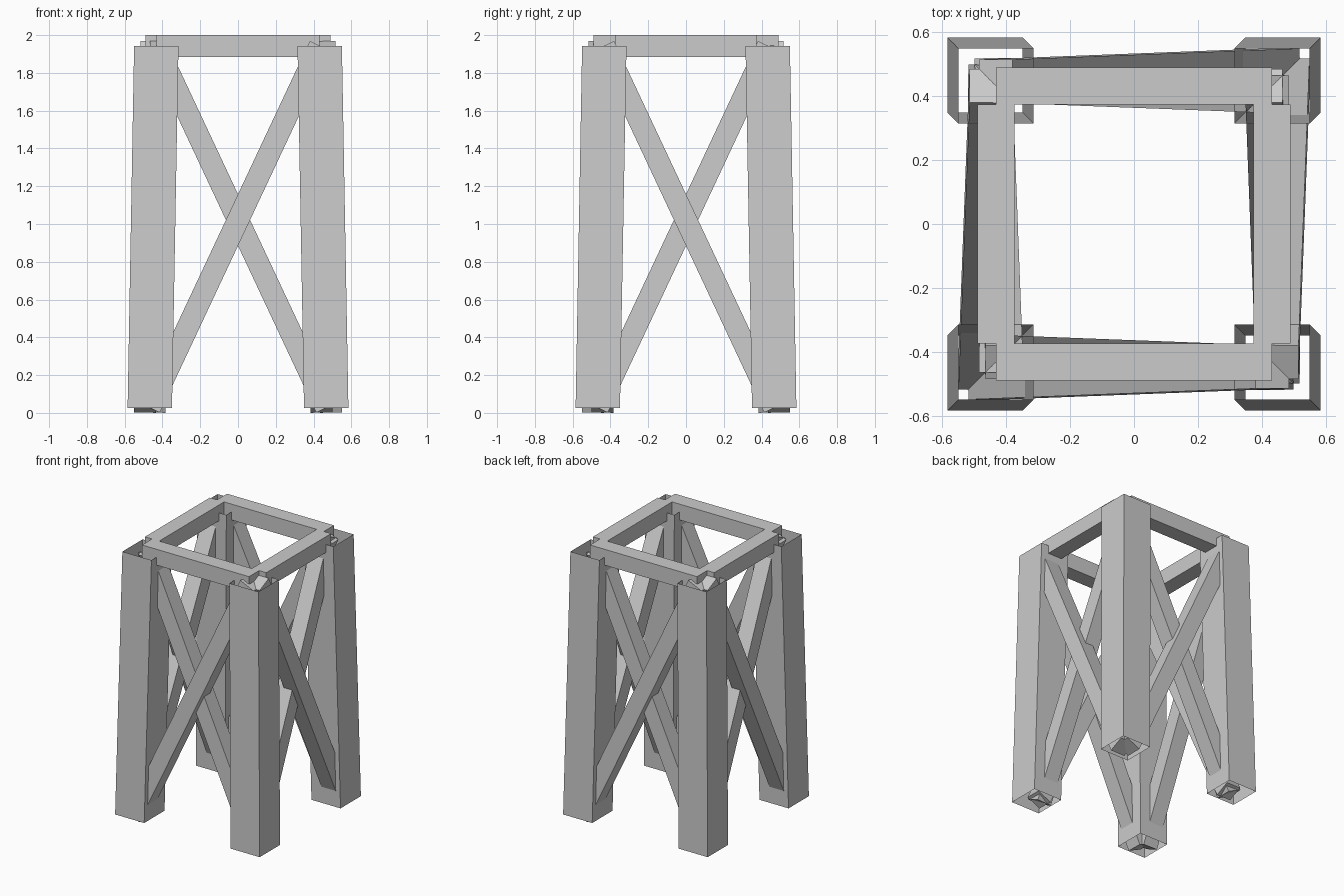
import bpy
from mathutils import Vector

if "Cube" in bpy.data.objects:
    bpy.data.objects.remove(bpy.data.objects["Cube"])

LOW, HIGH = 0.467, 0.4325      # leg centre distance at the foot and at the top
Z0, Z1 = 0.026, 1.943          # leg bottom and top
LEG, BAR = 0.235, 0.116        # section widths
OFFSET = 0.025                 # crossing braces sit slightly in front of / behind each other


def prism(name, a, b, u, v, capped=True):
    """Square tube from a to b; u and v are half-width vectors."""
    ring = [-u - v, u - v, u + v, -u + v]
    verts = [a + r for r in ring] + [b + r for r in ring]
    faces = [(i, (i + 1) % 4, (i + 1) % 4 + 4, i + 4) for i in range(4)]
    if capped:
        faces += [(3, 2, 1, 0), (4, 5, 6, 7)]
    mesh = bpy.data.meshes.new(name)
    mesh.from_pydata(verts, [], faces)
    obj = bpy.data.objects.new(name, mesh)
    bpy.context.collection.objects.link(obj)
    return obj


def foot(sx, sy):
    return Vector((sx * LOW, sy * LOW, Z0))


def head(sx, sy):
    return Vector((sx * HIGH, sy * HIGH, Z1))


def brace(name, a, b, normal, shift):
    d = (b - a).normalized()
    side = d.cross(normal).normalized()
    depth = side.cross(d).normalized()
    off = normal * shift
    prism(name, a + off, b + off, side * BAR / 2, depth * BAR / 2)


# Open-ended leaning legs
for sx in (-1, 1):
    for sy in (-1, 1):
        prism("leg", foot(sx, sy), head(sx, sy),
              Vector((LEG / 2, 0, 0)), Vector((0, LEG / 2, 0)), capped=False)

# Cross braces: the outer one of each face starts at the corner where sx == sy
for s in (-1, 1):
    for normal, other in ((Vector((0, s, 0)), (-s, s)), (Vector((s, 0, 0)), (s, -s))):
        brace("outer_brace", foot(s, s), head(*other), normal, OFFSET)
        brace("inner_brace", foot(*other), head(s, s), normal, -OFFSET)

# Top frame: long front and back rails, shorter side rails between them
h = BAR / 2
zc = 2.0 - h
X, Y, Z = Vector((h, 0, 0)), Vector((0, h, 0)), Vector((0, 0, h))
inner = HIGH - h
for s in (-1, 1):
    prism("front_back_rail", Vector((-HIGH, s * HIGH, zc)), Vector((HIGH, s * HIGH, zc)), Y, Z)
    prism("side_rail", Vector((s * HIGH, -inner, zc)), Vector((s * HIGH, inner, zc)), Z, X)
